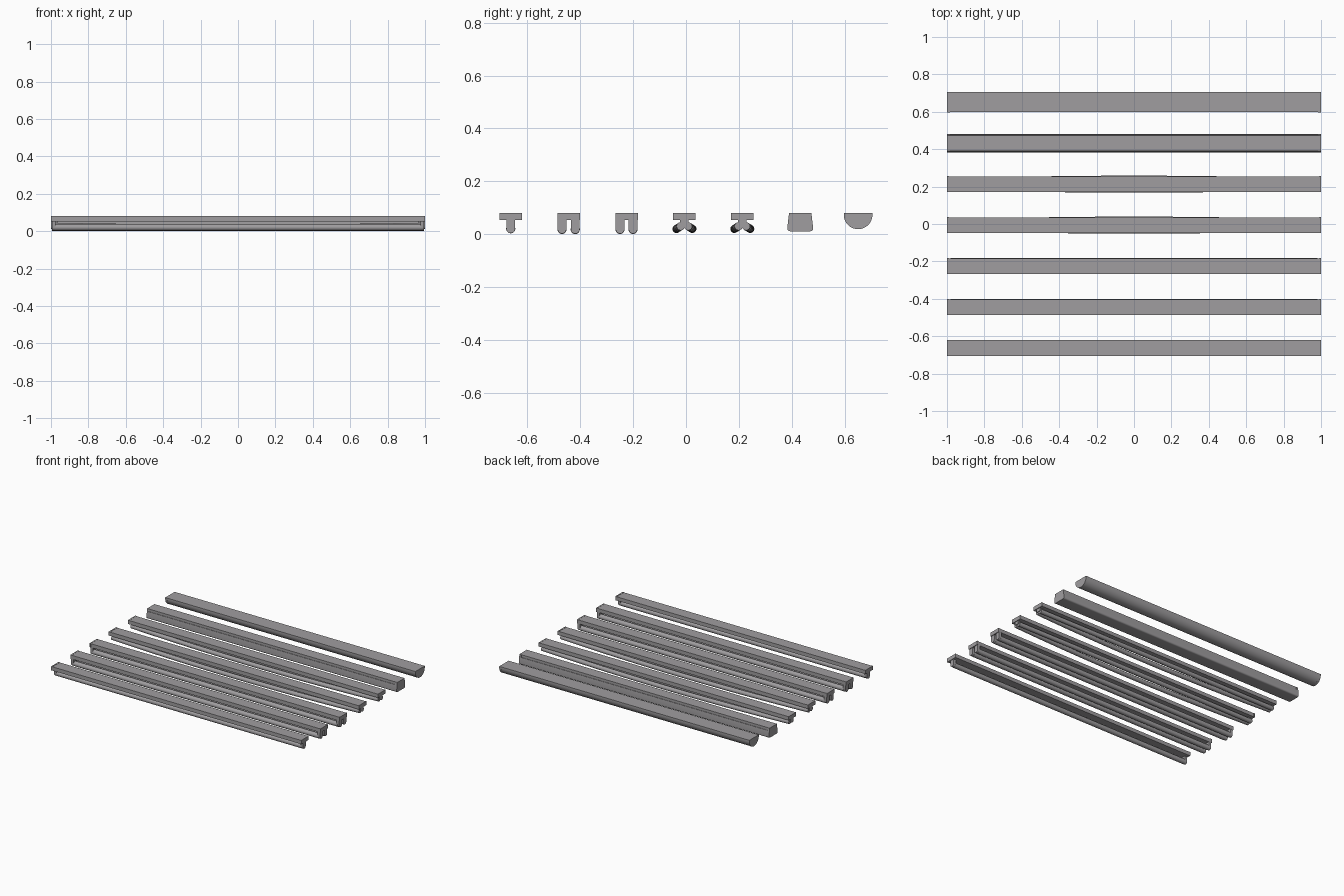
import bpy, bmesh, math

if "Cube" in bpy.data.objects:
    bpy.data.objects.remove(bpy.data.objects["Cube"])

grey = bpy.data.materials.new("painted_grey")
grey.diffuse_color = (0.35, 0.34, 0.35, 1)
grey.use_nodes = True
grey.node_tree.nodes["Principled BSDF"].inputs["Base Color"].default_value = grey.diffuse_color

TOP, UNDER = 0.081, 0.053      # top and underside of the housings
HALF = 0.0425                  # half width of a housing


def finish(bm, name, smooth=True):
    bmesh.ops.recalc_face_normals(bm, faces=bm.faces)
    me = bpy.data.meshes.new(name)
    bm.to_mesh(me)
    bm.free()
    me.materials.append(grey)
    ob = bpy.data.objects.new(name, me)
    bpy.context.collection.objects.link(ob)
    if smooth:
        bpy.ops.object.select_all(action='DESELECT')
        ob.select_set(True)
        bpy.context.view_layer.objects.active = ob
        bpy.ops.object.shade_smooth_by_angle(angle=math.radians(35))
    return ob


def sweep(name, rings, smooth=True):
    """Closed solid through a list of rings of 3D points."""
    bm = bmesh.new()
    loops = [[bm.verts.new(p) for p in ring] for ring in rings]
    n = len(loops[0])
    for a, b in zip(loops, loops[1:]):
        for i in range(n):
            j = (i + 1) % n
            bm.faces.new((a[i], a[j], b[j], b[i]))
    bm.faces.new(loops[0])
    bm.faces.new(loops[-1])
    return finish(bm, name, smooth)


def prism(name, profile, x0, x1, smooth=True):
    return sweep(name, [[(x, y, z) for y, z in profile] for x in (x0, x1)], smooth)


def rect(y, half, z0, z1):
    return [(y - half, z0), (y + half, z0), (y + half, z1), (y - half, z1)]


def circle(y, z, r, n=20):
    return [(y + r * math.cos(2 * math.pi * i / n), z + r * math.sin(2 * math.pi * i / n))
            for i in range(n)]


def arc(y, z, r, a0, a1, n):
    return [(y + r * math.cos(math.radians(a0 + (a1 - a0) * i / n)),
             z + r * math.sin(math.radians(a0 + (a1 - a0) * i / n))) for i in range(n + 1)]


def housing(name, y):
    prism(name + "_housing", rect(y, HALF - 0.001, UNDER, TOP - 0.001), -0.99, 0.99, False)
    for s in (-1, 1):
        prism(name + "_end_cap", rect(y, HALF, UNDER, TOP), s * 0.99, s, False)


def sockets(name, y, half, z):
    # lamp holder hanging from the housing, rounded at the bottom
    shape = arc(y, z, half, 180, 360, 12) + [(y + half, UNDER), (y - half, UNDER)]
    for s in (-1, 1):
        prism(name + "_socket", shape, s * 0.975, s * 0.995)


def straight_tube(name, y, z=0.0185, r=0.0175):
    prism(name + "_tube", circle(y, z, r), -0.98, 0.98)


# single tube batten
Y = [-0.663 + 0.219 * i for i in range(7)]
housing("single_batten", Y[0])
sockets("single_batten", Y[0], 0.0165, 0.0205)
straight_tube("single_batten", Y[0], 0.0205)

# two twin tube battens
for name, y, off in (("twin_batten_a", Y[1], 0.0250), ("twin_batten_b", Y[2], 0.0245)):
    housing(name, y)
    for s in (-1, 1):
        sockets(name, y + s * off, 0.0165, 0.0185)
        straight_tube(name, y + s * off, 0.0180)

# two battens with tubes bowing outwards and down from a central holder
for name, y in (("bowed_batten_a", Y[3]), ("bowed_batten_b", Y[4])):
    housing(name, y)
    for s in (-1, 1):
        prism(name + "_neck", rect(y, 0.016, 0.03, UNDER), s * 0.965, s * 0.995, False)
        rings = []
        for i in range(25):
            t = -1 + i / 12
            k = 1 - t * t
            rings.append([(0.99 * t, py, pz) for py, pz in
                          circle(y + s * (0.014 + 0.016 * k), 0.030 - 0.010 * k, 0.0155)])
        sweep(name + "_bowed_tube", rings)

# wraparound fixture: pan with a tapered diffuser, rounded lower corners
y = Y[5]
prism("wrap_pan", rect(y, 0.0415, 0.062, TOP), -0.99, 0.99, False)
lens = [(y - 0.0445, 0.062)] + arc(y - 0.038, 0.022, 0.011, 180, 270, 6) \
    + arc(y + 0.038, 0.022, 0.011, 270, 360, 6) + [(y + 0.0445, 0.062)]
prism("wrap_diffuser", lens, -0.99, 0.99)
cap = [(y - 0.042, TOP)] + lens + [(y + 0.042, TOP)]
for s in (-1, 1):
    prism("wrap_end_cap", cap, s * 0.985, s)

# half round fixture
y = Y[6]
bowl = [(y - 0.054, TOP)] + arc(y, 0.073, 0.054, 180, 360, 24) + [(y + 0.054, TOP)]
inner = [(y - 0.0535, TOP)] + arc(y, 0.073, 0.0535, 180, 360, 24) + [(y + 0.0535, TOP)]
prism("round_diffuser", inner, -0.99, 0.99)
for s in (-1, 1):
    prism("round_end_cap", bowl, s * 0.985, s)
